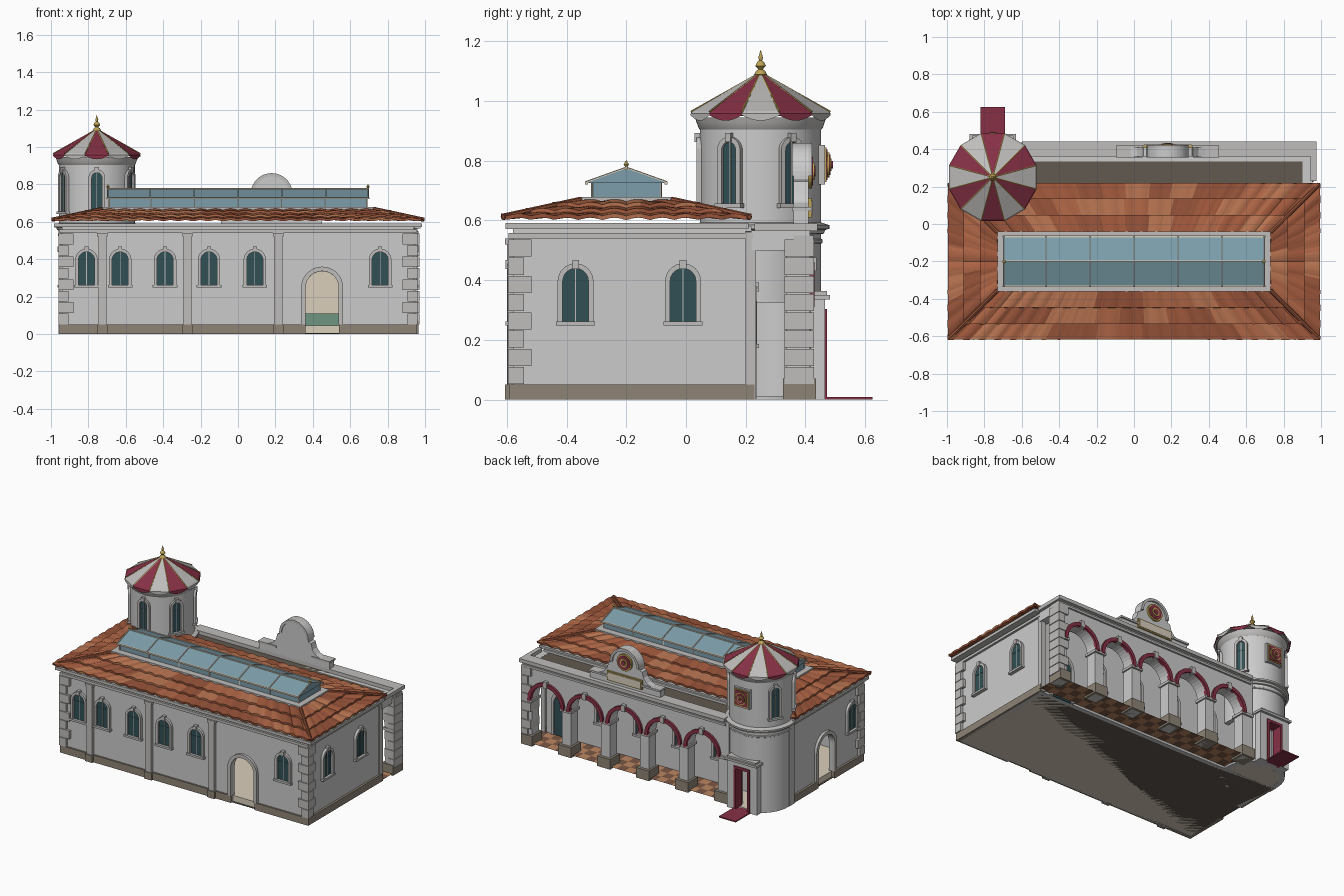
import bpy, bmesh, random
from math import sin, cos, pi, radians
from mathutils import Matrix, Vector

if "Cube" in bpy.data.objects:
    bpy.data.objects.remove(bpy.data.objects["Cube"])
random.seed(4)

def mat(name, *c):
    m = bpy.data.materials.new(name)
    m.diffuse_color = (*c, 1)
    m.use_nodes = True
    m.node_tree.nodes["Principled BSDF"].inputs["Base Color"].default_value = m.diffuse_color
    return m

TRIM = mat("pale_stone", .52, .51, .5)
BASE = mat("taupe", .27, .23, .18)
TILES = [mat("terracotta%d" % i, *c) for i, c in enumerate([(.42, .13, .06), (.36, .10, .045), (.30, .085, .04), (.47, .17, .08)])]
FLOOR = [mat("floor_orange", .5, .24, .12), mat("floor_brown", .2, .1, .06)]
SKY = mat("skylight_glass", .2, .34, .4)
GLASS = mat("window_glass", .03, .08, .09)
RED = mat("burgundy", .24, .03, .06)
GOLD = mat("gold", .5, .36, .09)
CREAM = mat("cream", .7, .62, .5)
GREEN = mat("green", .16, .3, .22)
DARK = mat("dark_underside", .12, .1, .08)

def obj(name, bm, m=None, loc=(0, 0, 0), a=0, smooth=False):
    bmesh.ops.recalc_face_normals(bm, faces=bm.faces[:])
    me = bpy.data.meshes.new(name)
    bm.to_mesh(me)
    bm.free()
    o = bpy.data.objects.new(name, me)
    bpy.context.collection.objects.link(o)
    o.matrix_world = Matrix.Translation(loc) @ Matrix.Rotation(radians(a), 4, 'Z')
    for k in (m if isinstance(m, list) else [m] if m else []):
        me.materials.append(k)
    if smooth:
        bpy.ops.object.select_all(action='DESELECT')
        o.select_set(True)
        bpy.context.view_layer.objects.active = o
        bpy.ops.object.shade_smooth_by_angle(angle=radians(35))
    return o

def box(name, x0, x1, y0, y1, z0, z1, m=None, loc=(0, 0, 0), a=0):
    bm = bmesh.new()
    bmesh.ops.create_cube(bm, size=1)
    for v in bm.verts:
        v.co = ((x0 + x1) / 2 + v.co.x * (x1 - x0), (y0 + y1) / 2 + v.co.y * (y1 - y0), (z0 + z1) / 2 + v.co.z * (z1 - z0))
    return obj(name, bm, m, loc, a)

def prism(name, pts, y0, y1, m=None, loc=(0, 0, 0), a=0):
    # outline in local x-z, extruded along y; a=0 faces the front
    bm = bmesh.new()
    f = bm.faces.new([bm.verts.new((x, y0, z)) for x, z in pts])
    ext = bmesh.ops.extrude_face_region(bm, geom=[f])['geom']
    for v in ext:
        if isinstance(v, bmesh.types.BMVert):
            v.co.y = y1
    return obj(name, bm, m, loc, a)

def lathe(name, prof, loc, n=48, m=None, smooth=True):
    bm = bmesh.new()
    vs = [bm.verts.new((r, 0, z)) for r, z in prof]
    es = [bm.edges.new(p) for p in zip(vs, vs[1:])]
    bmesh.ops.spin(bm, geom=vs + es, axis=(0, 0, 1), cent=(0, 0, 0), steps=n, angle=2 * pi)
    bmesh.ops.remove_doubles(bm, verts=bm.verts[:], dist=1e-5)
    return obj(name, bm, m, loc, 0, smooth)

def rod(name, p, q, r, m=None, n=8):
    p, q = Vector(p), Vector(q)
    bm = bmesh.new()
    bmesh.ops.create_cone(bm, cap_ends=True, segments=n, radius1=r, radius2=r, depth=(q - p).length)
    bm.transform(Matrix.Translation((p + q) / 2) @ (q - p).to_track_quat('Z', 'Y').to_matrix().to_4x4())
    return obj(name, bm, m, smooth=True)

def arch(w, top, z0=0, cx=0, n=16):
    r = w / 2
    return [(cx + r, z0)] + [(cx + r * cos(pi * i / n), top - r + r * sin(pi * i / n)) for i in range(n + 1)] + [(cx - r, z0)]

def notched(x0, x1, h, doors):
    pts = [(x1, 0), (x1, h), (x0, h), (x0, 0)]
    for cx, w, top in sorted(doors):
        pts += arch(w, top, 0, cx)[::-1]
    return pts

def surround(name, w, top, z0, t, depth, m, loc, a):
    prism(name, arch(w, top, z0) + arch(w - 2 * t, top - t, z0)[::-1], .01, -depth, m, loc, a)

def window(loc, a, w=.12, h=.2, m=TRIM):
    prism("window_glass", arch(w - .03, h - .015), .01, -.006, GLASS, loc, a)
    surround("window_frame", w, h, 0, .017, .018, m, loc, a)
    box("window_sill", -w / 2 - .006, w / 2 + .006, -.024, .01, -.008, .006, m, loc, a)
    box("window_keystone", -.011, .011, -.024, .01, h - .018, h + .012, m, loc, a)
    box("window_mullion", -.002, .002, -.009, 0, 0, h - .016, TRIM, loc, a)
    box("window_bar", -w / 2 + .01, w / 2 - .01, -.008, 0, h * .66, h * .66 + .003, GLASS, loc, a)

# main hall shell
prism("front_wall", notched(-.94, .94, .58, [(.45, .18, .335)]), 0, .03, None, (0, -.58, 0))
prism("left_wall", notched(-.40, .40, .58, [(0, .18, .335)]), 0, .03, None, (-.94, -.18, 0), -90)
box("right_wall", .91, .94, -.58, .22, 0, .58)
box("rear_wall", -.94, .94, .19, .22, 0, .58)
box("hall_floor", -.93, .93, -.57, .21, 0, .045, CREAM)
box("hall_underside", -.94, .94, -.58, .22, .0, .004, DARK)
box("hall_lining", -.9, .9, .17, .188, .045, .56, CREAM)
box("green_wainscot", -.9, .9, .16, .17, .045, .11, GREEN)
for x0, x1 in ((-.955, .36), (.54, .955)):
    box("front_plinth", x0, x1, -.592, -.56, 0, .05, BASE)
box("right_plinth", .92, .955, -.592, .23, 0, .05, BASE)
for y0, y1 in ((-.592, -.27), (-.09, .23)):
    box("left_plinth", -.955, -.92, y0, y1, 0, .05, BASE)
box("cornice_band", -.955, .955, -.595, .225, .54, .558, TRIM)
box("soffit", -.985, .985, -.605, .21, .572, .592, TRIM)

# openings and pilasters of the hall
for x in (-.81, -.63, -.39, -.155, .09, .76):
    window((x, -.58, .256), 0)
for y in (-.37, -.01):
    window((.94, y, .256), 90)
window((-.94, -.47, .256), -90)
surround("front_door_surround", .225, .36, .05, .024, .018, TRIM, (.45, -.58, 0), 0)
surround("left_door_surround", .225, .36, .05, .024, .018, TRIM, (-.94, -.18, 0), -90)
for x in (-.725, -.27, .215):
    box("pilaster", x - .022, x + .022, -.6, -.57, 0, .535, TRIM)
    box("pilaster_base", x - .028, x + .028, -.606, -.57, 0, .05, BASE)
    box("pilaster_cap", x - .028, x + .028, -.606, -.57, .52, .54, TRIM)
for k in range(8):
    z, w = .052 + k * .061, .08 if k % 2 else .055
    for s in (-1, 1):
        x = sorted((s * .96, s * (.96 - w)))
        box("corner_quoin", *x, -.597, -.597 + w, z, z + .057, TRIM)
        if s > 0:
            box("arcade_quoin", .975 - w, .97, .33, .428, z, z + .057, TRIM)
box("rear_corner_pilaster", -.96, -.92, .18, .235, 0, .56, TRIM)
box("rear_corner_pilaster", .92, .95, .2, .235, 0, .56, TRIM)

# tiled hip roof: corrugated courses with a small step at each
def roof_side(name, a, d0, h0, d1, h1):
    bm = bmesh.new()
    n, prev = int(h0 * 150), None
    shade = {}
    for c in range(3):
        for f in (0, 1):
            t = (c + f) / 3
            d, h = d0 + (d1 - d0) * t, h0 + (h1 - h0) * t
            row = []
            for i in range(n + 1):
                u = -h + 2 * h * i / n
                row.append(bm.verts.new((u, -d, .596 + .06 * t + .012 * (1 - f) + .008 * abs(sin(pi * u / .08)))))
            if prev:
                for i in range(n):
                    q = bm.faces.new((prev[i], prev[i + 1], row[i + 1], row[i]))
                    key = (c, int((row[i].co.x + 2) / .12))
                    q.material_index = shade.setdefault(key, random.randrange(4))
            prev = row
    o = obj(name, bm, TILES, (0, -.2, 0), a)
    s = o.modifiers.new("thickness", 'SOLIDIFY')
    s.thickness, s.offset = .014, 0
for a in (0, 180):
    roof_side("long_roof_slope", a, .418, .995, .155, .73)
for a in (90, -90):
    roof_side("end_roof_slope", a, .995, .418, .73, .155)
for sx in (-1, 1):
    for sy in (-1, 1):
        rod("hip_ridge", (sx * .99, -.2 + sy * .413, .612), (sx * .73, -.2 + sy * .155, .668), .011, TILES[2])

# skylight
box("skylight_curb", -.73, .73, -.36, -.04, .64, .678, TRIM)
box("skylight_sides", -.69, .69, -.315, -.085, .67, .725, SKY)
prism("skylight_gable", [(-.135, .726), (.135, .726), (0, .774)], -.7, .7, SKY, (0, -.2, 0), 90)
for s in (-1, 1):
    box("skylight_eave", -.703, .703, -.2 + s * .133 - .005, -.2 + s * .133 + .005, .721, .731, CREAM)
    lathe("skylight_finial", [(0, 0), (.007, 0), (.004, .01), (.009, .018), (0, .032)], (s * .695, -.2, .77), 12, GOLD)
    for x in (-.695, -.47, -.235, 0, .235, .47, .695):
        rod("skylight_rafter", (x, -.2 + s * .135, .728), (x, -.2, .776), .004, CREAM, 6)
        rod("skylight_post", (x * .99, -.2 + s * .115, .675), (x * .99, -.2 + s * .115, .725), .004, CREAM, 6)
rod("skylight_ridge", (-.7, -.2, .776), (.7, -.2, .776), .005, CREAM, 6)

# arcade along the rear
CX = [.78 - .3 * k for k in range(5)]
prism("arcade_wall", notched(-.96, .62, .565, [(-x, .23, .435) for x in CX]), .08, 0, None, (0, .415, 0), 180)
for x in CX:
    surround("red_arch_trim", .28, .46, .31, .025, .016, RED, (x, .415, 0), 180)
    box("arch_keystone", x - .014, x + .014, .41, .437, .43, .475, TRIM)
for x in [.93 - .3 * k for k in range(6)]:
    box("pier_pedestal", x - .05, min(x + .05, .965), .325, .435, 0, .07, BASE)
    box("pier_capital", x - .045, min(x + .045, .965), .328, .428, .3, .318, TRIM)
box("arcade_cornice", -.6, .975, .36, .44, .565, .59, TRIM)
box("arcade_frieze", -.6, .965, .36, .427, .535, .55, TRIM)
box("arcade_end_coping", .945, .975, .23, .37, .565, .59, TRIM)
box("arcade_end_beam", .9, .955, .22, .36, .5, .566)
box("arcade_flat_roof", -.6, .95, .2, .4, .545, .565, DARK)
bm = bmesh.new()
for i in range(26):
    for j in range(3):
        x, y = -.6 + i * .06, .225 + j * .065
        f = bm.faces.new([bm.verts.new((x + p * .06, y + q * .065, .012)) for p, q in ((0, 0), (1, 0), (1, 1), (0, 1))])
        f.material_index = (i + j) % 2
obj("arcade_floor_tiles", bm, FLOOR)
for x in CX[1:]:
    window((x, .22, .18), 180, .12, .2)
prism("arcade_door", arch(.15, .3), 0, -.008, GLASS, (.78, .22, 0), 180)
surround("arcade_door_surround", .19, .33, 0, .022, .016, TRIM, (.78, .22, 0), 180)

# curved gable above the arcade
half = [(.27, .59), (.27, .64), (.2, .645), (.165, .66), (.14, .69), (.13, .73), (.112, .735)]
dome = [(.112 * cos(pi * i / 20), .748 + .112 * sin(pi * i / 20)) for i in range(21)]
prism("curved_gable", half + dome + [(-x, z) for x, z in half[::-1]], .05, 0, None, (.18, .41, 0), 180)
prism("gable_dome_coping", dome + [(x * .84, .748 + (z - .748) * .84) for x, z in dome[::-1]], .055, -.012, TRIM, (.18, .41, 0), 180)
for s in (-1, 1):
    box("gable_wing_coping", .18 + s * .205 - .07, .18 + s * .205 + .07, .355, .42, .632, .645, TRIM)
box("gable_plaque_border", .045, .315, .4, .42, .61, .675, GOLD)
box("gable_plaque", .053, .307, .4, .424, .618, .667, CREAM)

def medallion(loc, r):
    for k, (f, d, m) in enumerate(((1, .012, GOLD), (.82, .016, RED), (.5, .02, GOLD), (.3, .024, RED))):
        pts = [(r * f * cos(pi * i / 14), r * f * sin(pi * i / 14)) for i in range(28)]
        prism("medallion_ring", pts, 0, -d, m, loc, 180)
medallion((.18, .41, .765), .058)

# round tower
T = (-.755, .25, 0)
shaft = lathe("tower_shaft", [(.17, 0), (.203, 0), (.203, .94), (.17, .94), (.17, 0)], T, 64)
lathe("tower_plinth_ring", [(.2, .52), (.208, .525), (.208, .535), (.2, .54)], T, 64, TRIM)
lathe("tower_cornice", [(.2, .553), (.212, .556), (.216, .568), (.23, .572), (.23, .584), (.2, .594)], T, 64, TRIM)
lathe("tower_top_cornice", [(.2, .9), (.208, .91), (.215, .93), (.22, .945), (.16, .945)], T, 64, TRIM)
for name, d in (("cut_entrance", (-.8, -.71, .3, .6, .005, .29)), ("cut_side", (-.7, -.4, .2, .33, .012, .325))):
    c = box(name, *d)
    c.hide_render = True
    c.hide_viewport = True
    b = shaft.modifiers.new(name, 'BOOLEAN')
    b.object, b.operation, b.solver = c, 'DIFFERENCE', 'EXACT'
lathe("tower_floor", [(0, .001), (.18, .001), (.18, .008), (0, .008)], T, 48, CREAM)
for t in (-90, -30, 30, 150, 210):
    window((T[0] + .197 * cos(radians(t)), T[1] + .197 * sin(radians(t)), .65), t + 90, .088, .23)
box("clock_board", -.815, -.695, .43, .466, .72, .852, TRIM)
box("clock_border", -.807, -.703, .43, .471, .728, .844, GOLD)
box("clock_panel", -.8, -.71, .43, .474, .735, .837, RED)
medallion((T[0], .468, .786), .042)

# striped twelve-sided tower roof with valance
bm = bmesh.new()
prof = [(.005, 1.095), (.12, 1.032), (.235, .967), (.243, .958)]
for k in range(12):
    a0, a1 = radians(75 + 30 * k), radians(105 + 30 * k)
    for (r, z), (R, Z) in zip(prof, prof[1:]):
        f = bm.faces.new([bm.verts.new((q * cos(a), q * sin(a), h)) for q, a, h in ((r, a0, z), (R, a0, Z), (R, a1, Z), (r, a1, z))])
        f.material_index = k % 2
    # scalloped hanging edge
    e0, e1 = Vector((.243 * cos(a0), .243 * sin(a0), .958)), Vector((.243 * cos(a1), .243 * sin(a1), .958))
    low = [e0.lerp(e1, i / 8) - Vector((0, 0, .006 + .018 * sin(pi * i / 8))) for i in range(9)]
    f = bm.faces.new([bm.verts.new(p) for p in [e1, e0] + low])
    f.material_index = k % 2
    rod("roof_rib", (T[0], T[1], 1.095), (T[0] + .241 * cos(a0), T[1] + .241 * sin(a0), .964), .0035, GOLD, 6)
bmesh.ops.remove_doubles(bm, verts=bm.verts[:], dist=1e-5)
obj("striped_tower_roof", bm, [RED, TRIM], T)
lathe("tower_roof_underside", [(0, .947), (.235, .955)], T, 12, TRIM, False)
lathe("tower_finial", [(0, 1.085), (.022, 1.088), (.016, 1.1), (.007, 1.106), (.018, 1.118), (.012, 1.13), (.005, 1.136), (.008, 1.145), (0, 1.172)], T, 20, GOLD)

# entrance portal and mat
for s in (-1, 1):
    x = T[0] + s * .083
    box("portal_jamb", x - .032, x + .032, .38, .465, 0, .31)
    x = T[0] + s * .052
    box("portal_red_jamb", x - .009, x + .009, .4, .472, .008, .3, RED)
box("portal_lintel", -.87, -.64, .38, .465, .29, .335)
box("portal_red_lintel", -.816, -.694, .4, .472, .285, .303, RED)
box("portal_cornice", -.88, -.63, .38, .482, .335, .35, TRIM)
box("portal_cap", -.865, -.645, .38, .472, .35, .363, TRIM)
box("entrance_mat", -.82, -.69, .44, .625, 0, .008, RED)
